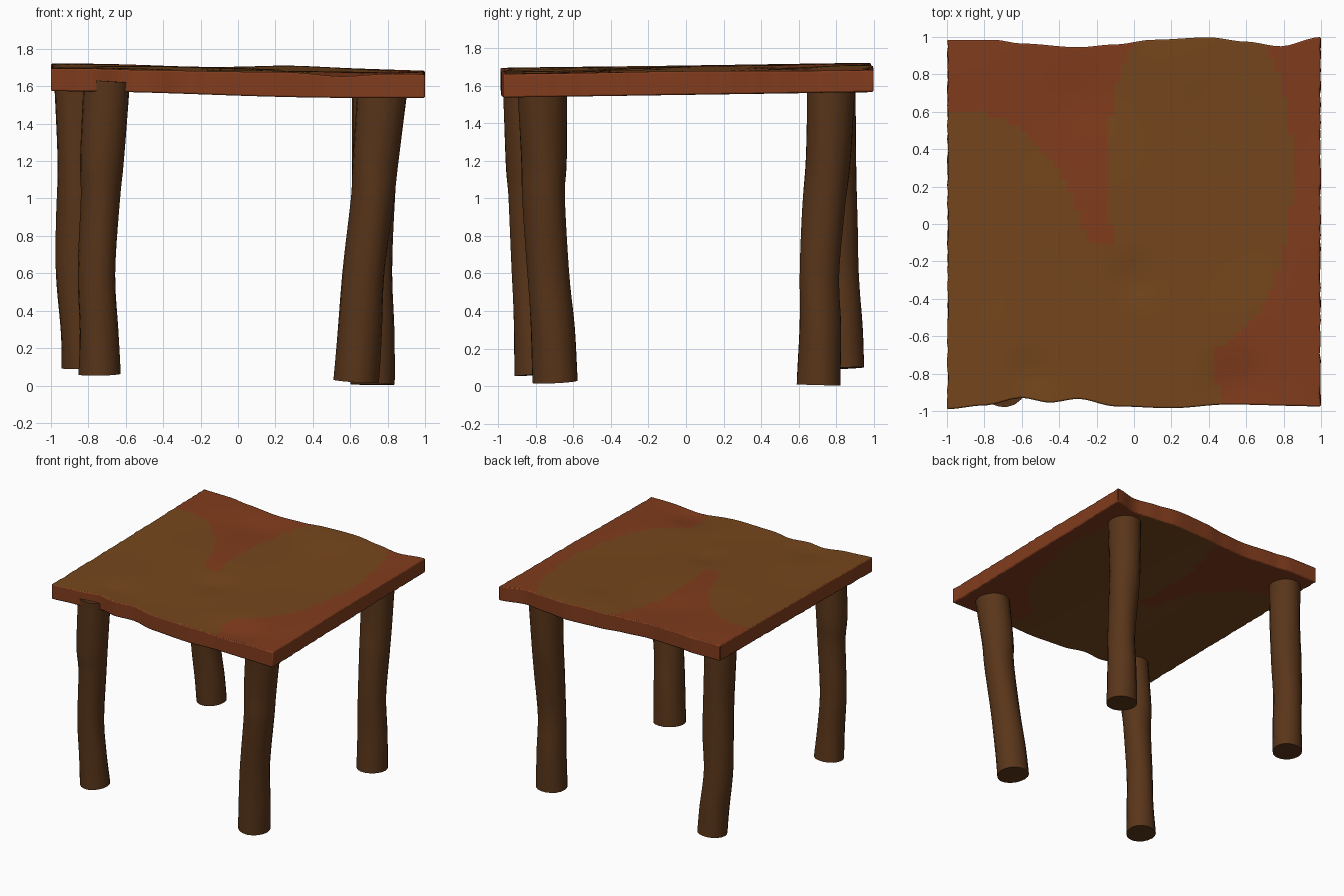
import bpy, bmesh, math, random
from mathutils import Vector

if "Cube" in bpy.data.objects:
    bpy.data.objects.remove(bpy.data.objects["Cube"])

random.seed(4)


def material(name, rgb):
    m = bpy.data.materials.new(name)
    m.diffuse_color = (*rgb, 1)
    m.use_nodes = True
    m.node_tree.nodes["Principled BSDF"].inputs["Base Color"].default_value = m.diffuse_color
    return m


RED = material("red_wood", (0.22, 0.045, 0.012))
BROWN = material("brown_wood", (0.18, 0.062, 0.012))
BARK = material("dark_wood", (0.1, 0.036, 0.01))


def finish(bm, name, mats, angle=40):
    bmesh.ops.recalc_face_normals(bm, faces=bm.faces[:])
    me = bpy.data.meshes.new(name)
    bm.to_mesh(me)
    bm.free()
    ob = bpy.data.objects.new(name, me)
    bpy.context.collection.objects.link(ob)
    for m in mats:
        me.materials.append(m)
    bpy.ops.object.select_all(action='DESELECT')
    ob.select_set(True)
    bpy.context.view_layer.objects.active = ob
    bpy.ops.object.shade_smooth_by_angle(angle=math.radians(angle))
    return ob


def spline(keys, t):
    """Catmull-Rom through keys, t in key units."""
    i = min(int(t), len(keys) - 2)
    f = t - i
    b, c = Vector(keys[i]), Vector(keys[i + 1])
    a = Vector(keys[i - 1]) if i > 0 else 2 * b - c
    d = Vector(keys[i + 2]) if i + 2 < len(keys) else 2 * c - b
    return 0.5 * (2 * b + (c - a) * f + (2 * a - 5 * b + 4 * c - d) * f * f
                  + (3 * b - a - 3 * c + d) * f ** 3)


# Crooked log legs: keys are (x, y, z, radius)
def leg(name, keys, sides=18, per=5):
    bm = bmesh.new()
    n = (len(keys) - 1) * per
    pts = [spline(keys, k / per) for k in range(n + 1)]
    rings = []
    for k, p in enumerate(pts):
        tan = (pts[min(k + 1, n)] - pts[max(k - 1, 0)]).to_3d().normalized()
        u = (Vector((1, 0, 0)) - tan * tan.x).normalized()
        v = tan.cross(u)
        ring = []
        for s in range(sides):
            a = 2 * math.pi * s / sides
            r = p[3] * (1 + 0.02 * math.sin(3 * a + k * 0.4))
            ring.append(bm.verts.new(p.to_3d() + r * (u * math.cos(a) + v * math.sin(a))))
        rings.append(ring)
    for lo, hi in zip(rings, rings[1:]):
        for s in range(sides):
            j = (s + 1) % sides
            bm.faces.new((lo[s], lo[j], hi[j], hi[s]))
    bm.faces.new(rings[0])
    bm.faces.new(rings[-1])
    finish(bm, name, [BARK])


leg("front_left_leg", [
    (-.74, -.80, .06, .113), (-.745, -.815, .3, .103), (-.755, -.83, .6, .10),
    (-.735, -.84, 1.0, .105), (-.73, -.845, 1.2, .117), (-.70, -.857, 1.63, .124)])
leg("front_right_leg", [
    (.632, -.695, .023, .122), (.65, -.71, .3, .118), (.672, -.735, .6, .112),
    (.72, -.757, 1.0, .115), (.733, -.757, 1.2, .122), (.775, -.77, 1.6, .134)])
leg("back_left_leg", [
    (-.83, .84, .095, .113), (-.838, .83, .3, .112), (-.862, .81, .6, .11),
    (-.855, .80, .9, .117), (-.85, .79, 1.2, .117), (-.86, .78, 1.64, .122)])
leg("back_right_leg", [
    (.72, .708, .006, .118), (.722, .715, .3, .112), (.72, .71, .6, .106),
    (.722, .735, .95, .115), (.728, .757, 1.2, .12), (.74, .772, 1.63, .13)])

# Warped slab top with wavy front and back edges
FRONT = [(-1, -.99), (-.8, -.97), (-.6, -.93), (-.45, -.955), (-.3, -.935),
         (-.1, -.975), (.2, -.985), (.5, -.965), (1, -.975)]
BACK = [(-1, .985), (-.75, .985), (-.6, .965), (-.3, .945), (-.1, .96),
        (.1, .985), (.4, .998), (.6, .975), (.78, .95), (1, 1.0)]
DENTS = [(.55, -.9, .18, -.028), (0, -.3, .12, -.012), (-.3, .7, .2, -.012),
         (-.55, -.85, .12, -.012), (.25, .9, .25, .012), (-.5, .1, .3, .008)]


def edge(pts, x):
    for (x0, y0), (x1, y1) in zip(pts, pts[1:]):
        if x <= x1:
            f = max(0, (x - x0) / (x1 - x0))
            f = f * f * (3 - 2 * f)
            return y0 + (y1 - y0) * f
    return pts[-1][1]


def corner_blend(x, y, fl, fr, bl, br):
    s, t = (x + 1) / 2, (y + 1) / 2
    return (fl * (1 - s) + fr * s) * (1 - t) + (bl * (1 - s) + br * s) * t


def is_brown(x, y):
    left = ((x + .9) / .65) ** 2 + ((y + .25) / .85) ** 2 < 1
    right = ((x - .35) / .5) ** 2 + ((y - .3) / 1.0) ** 2 < 1
    front = x < .4 - .15 * (y + .6) and y < -.1
    return left or right or front


N = 56
bm = bmesh.new()
bmesh.ops.create_grid(bm, x_segments=N, y_segments=N, size=1)
sheet = bm.faces[:]
for f in sheet:
    c = f.calc_center_median()
    f.material_index = 1 if is_brown(c.x, c.y) else 0
rim_faces = bmesh.ops.extrude_face_region(bm, geom=sheet, use_keep_orig=True)["geom"]
upper = {g for g in rim_faces if isinstance(g, bmesh.types.BMVert)}
for v in bm.verts:
    x, y = v.co.x, v.co.y
    t = (y + 1) / 2
    ny = edge(FRONT, x) * (1 - t) + edge(BACK, x) * t
    if v in upper:
        z = corner_blend(x, y, 1.695, 1.665, 1.722, 1.685)
        z += sum(h * math.exp(-((x - a) ** 2 + (y - b) ** 2) / r ** 2) for a, b, r, h in DENTS)
        z += .004 * math.sin(5 * x + 2) * math.cos(4 * y)
    else:
        z = corner_blend(x, y, 1.57, 1.535, 1.59, 1.565) - .006 * math.sin(3 * x + .5)
    nx = x - math.copysign(.008, x) * random.random() if abs(x) > .999 and abs(y) < .97 else x
    v.co = (nx, ny, z)
for f in bm.faces:
    if len({v in upper for v in f.verts}) == 2:
        f.material_index = 0
top = finish(bm, "table_top", [RED, BROWN])
bev = top.modifiers.new("soft_edge", 'BEVEL')
bev.width, bev.segments = .008, 2
bev.limit_method, bev.angle_limit = 'ANGLE', math.radians(50)
